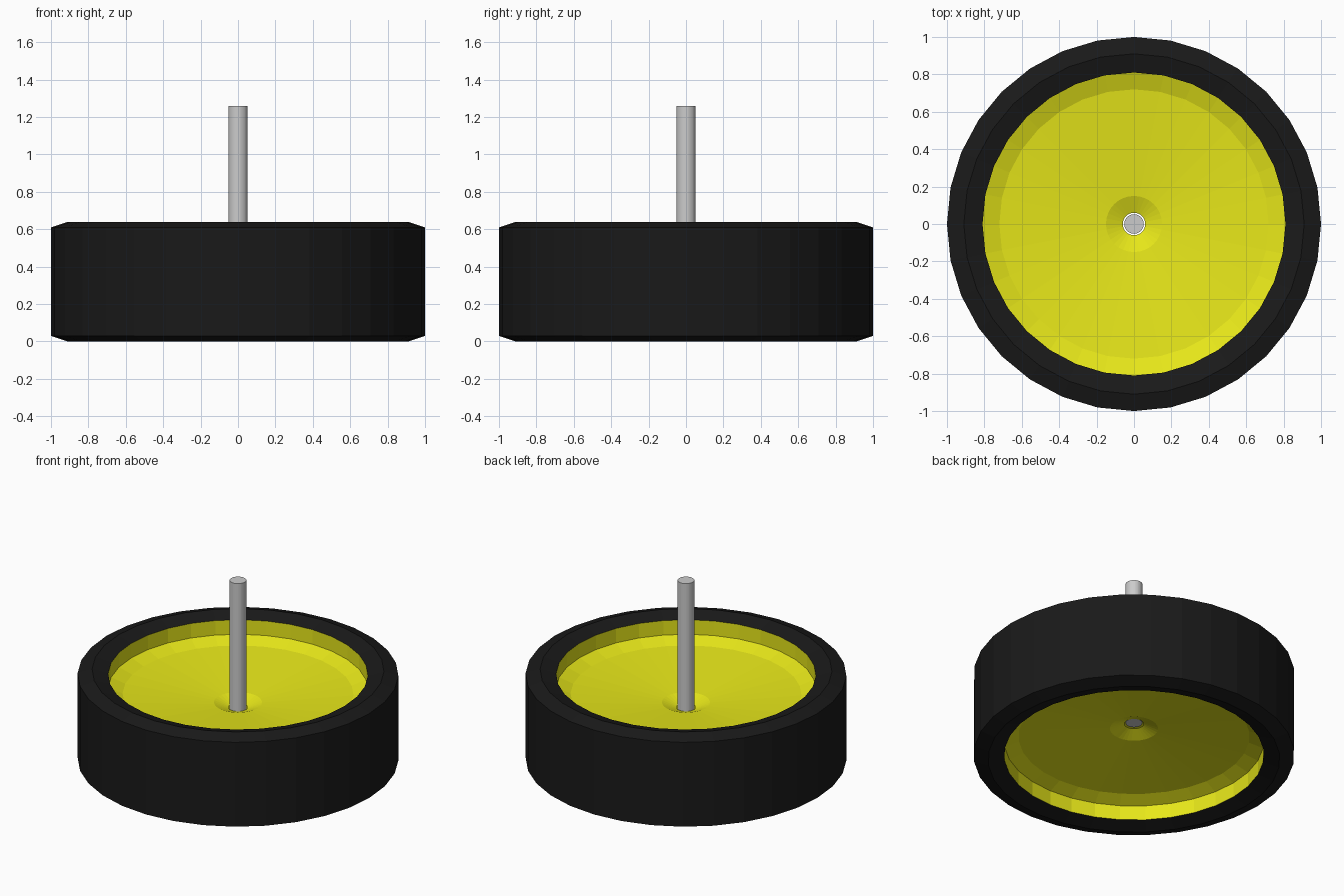
import bpy, bmesh, math

if "Cube" in bpy.data.objects:
    bpy.data.objects.remove(bpy.data.objects["Cube"])

SEGMENTS = 32
HEIGHT = 0.64


def material(name, color):
    mat = bpy.data.materials.new(name)
    mat.diffuse_color = color
    mat.use_nodes = True
    mat.node_tree.nodes["Principled BSDF"].inputs["Base Color"].default_value = mat.diffuse_color
    return mat


def lathe(name, profile, mat=None):
    """Revolve (radius, z) points about z; radius 0 becomes a single pole."""
    bm = bmesh.new()
    rings = []
    for r, z in profile:
        if r == 0:
            rings.append([bm.verts.new((0, 0, z))] * SEGMENTS)
        else:
            rings.append([bm.verts.new((r * math.cos(2 * math.pi * i / SEGMENTS),
                                        r * math.sin(2 * math.pi * i / SEGMENTS), z))
                          for i in range(SEGMENTS)])
    for a, b in zip(rings, rings[1:]):
        for i in range(SEGMENTS):
            j = (i + 1) % SEGMENTS
            bm.faces.new(dict.fromkeys((a[i], a[j], b[j], b[i])))
    mesh = bpy.data.meshes.new(name)
    bm.to_mesh(mesh)
    bm.free()
    obj = bpy.data.objects.new(name, mesh)
    bpy.context.collection.objects.link(obj)
    if mat:
        mesh.materials.append(mat)
    return obj


def flipped(profile):
    return [(r, HEIGHT - z) for r, z in reversed(profile)]


rubber = material("black_rubber", (0.01, 0.01, 0.01, 1))
yellow = material("yellow_plastic", (0.8, 0.8, 0.01, 1))

# Tyre: chamfered tread and sidewalls
tyre_bottom = [(0.81, 0.03), (0.91, 0.0), (1.0, 0.03)]
lathe("tyre", tyre_bottom + flipped(tyre_bottom), rubber)

# Rim: a dished face on each side, open around the axle
dish_bottom = [(0.06, 0.255), (0.15, 0.22), (0.72, 0.165), (0.81, 0.13), (0.81, 0.03)]
lathe("rim_bottom", dish_bottom, yellow)
lathe("rim_top", flipped(dish_bottom), yellow)

# Axle: plain rod through the hub
lathe("axle", [(0, 0.26), (0.052, 0.26), (0.052, 1.26), (0, 1.26)])
